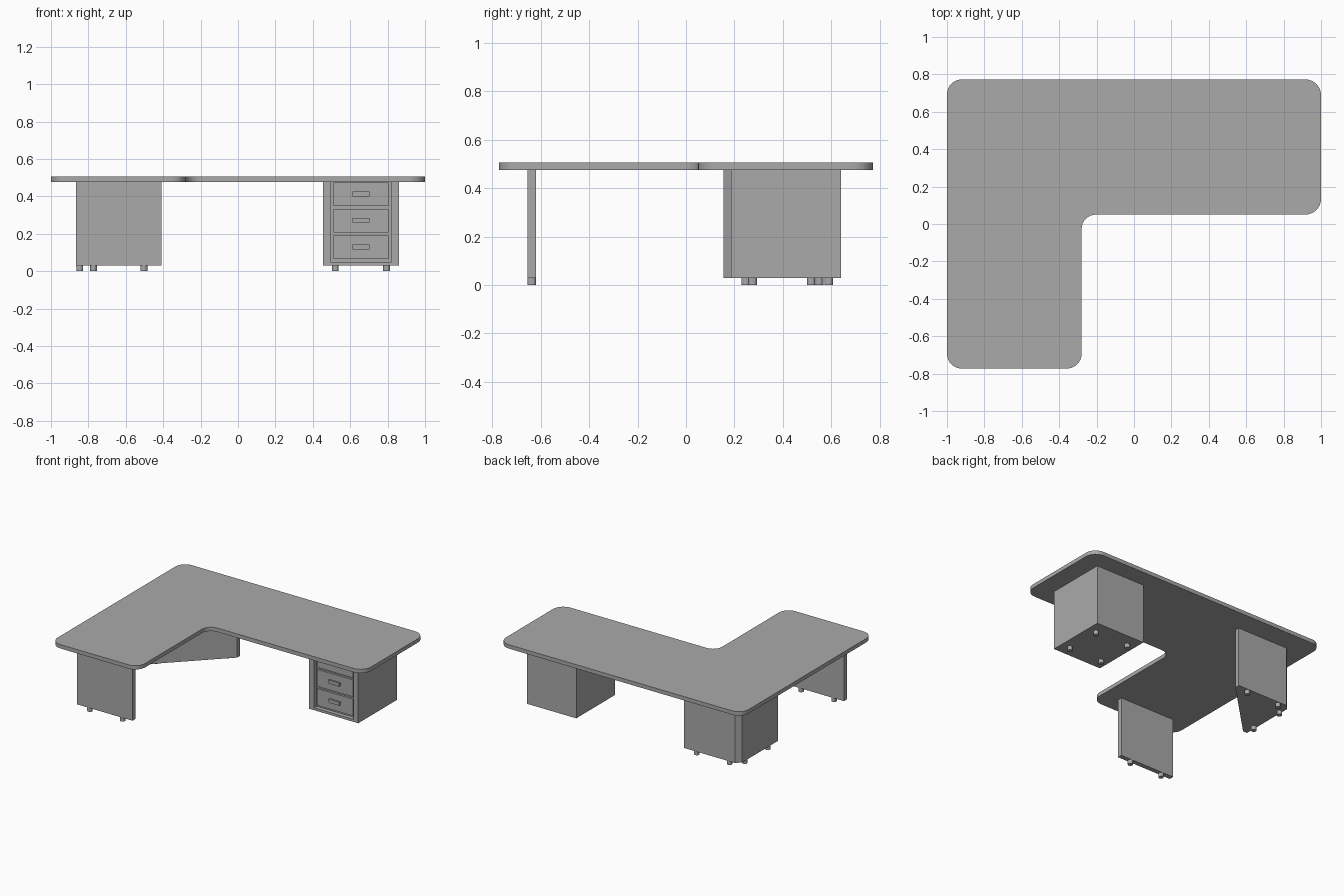
import bpy, bmesh
from math import pi, cos, sin
from mathutils import Vector

cube = bpy.data.objects.get("Cube")
if cube:
    bpy.data.objects.remove(cube, do_unlink=True)

grey = bpy.data.materials.new("plain grey")
grey.use_nodes = True
GREY = (0.4, 0.4, 0.4, 1)
grey.diffuse_color = GREY
grey.node_tree.nodes["Principled BSDF"].inputs["Base Color"].default_value = GREY

FLOOR, UNDER, TOP = 0.03, 0.476, 0.505   # underside of legs, underside and top of worktop


def finish(bm, name):
    bmesh.ops.recalc_face_normals(bm, faces=bm.faces)
    mesh = bpy.data.meshes.new(name)
    bm.to_mesh(mesh)
    bm.free()
    mesh.materials.append(grey)
    obj = bpy.data.objects.new(name, mesh)
    bpy.context.collection.objects.link(obj)
    return obj


def prism(name, outline, z0, z1):
    bm = bmesh.new()
    face = bm.faces.new([bm.verts.new((x, y, z0)) for x, y in outline])
    ext = bmesh.ops.extrude_face_region(bm, geom=[face])
    for v in ext["geom"]:
        if isinstance(v, bmesh.types.BMVert):
            v.co.z = z1
    return finish(bm, name)


def box(name, x0, x1, y0, y1, z0, z1):
    return prism(name, [(x0, y0), (x1, y0), (x1, y1), (x0, y1)], z0, z1)


def rounded(corners, steps=8):
    """Round each corner (x, y, radius) of a right-angled outline."""
    pts = []
    for i, (x, y, r) in enumerate(corners):
        p = Vector((x, y))
        a = (Vector(corners[i - 1][:2]) - p).normalized() * r
        b = (Vector(corners[(i + 1) % len(corners)][:2]) - p).normalized() * r
        for k in range(steps + 1):
            t = pi / 2 * k / steps
            pts.append(p + a * (1 - sin(t)) + b * (1 - cos(t)))
    return pts


def foot(name, x, y):
    prism(name, [(x + 0.018 * cos(k * pi / 6), y + 0.018 * sin(k * pi / 6))
                 for k in range(12)], 0, FLOOR)


# L-shaped worktop with rounded corners
prism("worktop", rounded([(-1, -0.773, 0.08), (-0.28, -0.773, 0.08), (-0.28, 0.05, 0.075),
                          (1, 0.05, 0.085), (1, 0.773, 0.085), (-1, 0.773, 0.08)]),
      UNDER, TOP)

# Panel leg under the short wing
L, R = -0.865, -0.41
box("panel_leg", L, R, -0.655, -0.62, FLOOR, UNDER)

# Wedge-shaped corner leg with clipped tips
F, B, C = 0.155, 0.61, 0.035
prism("corner_leg", [(L, F), (L + C, F), (R, B - C), (R, B), (L + C, B), (L, B - C)],
      FLOOR, UNDER)

# Drawer pedestal: body with a recessed front
PL, PR, PF, PB = 0.455, 0.86, 0.185, 0.64
IL, IR, SILL, DEPTH = 0.495, 0.82, 0.048, 0.03
box("pedestal_body", PL, PR, PF + DEPTH, PB, FLOOR, UNDER)
box("pedestal_left_edge", IR, PR, PF, PF + DEPTH, FLOOR, UNDER)
box("pedestal_right_edge", PL, IL, PF, PF + DEPTH, FLOOR, UNDER)
box("pedestal_sill", IL, IR, PF, PF + DEPTH, FLOOR, SILL)

# Three drawers with bar handles
for i, z in enumerate((0.128, 0.27, 0.411)):
    box(f"drawer_{i + 1}", 0.51, 0.805, PF + 0.015, PF + DEPTH, z - 0.064, z + 0.062)
    box(f"drawer_handle_{i + 1}", 0.612, 0.702, PF + 0.002, PF + 0.015, z - 0.011, z + 0.015)

# Feet
for i, s in enumerate((-1, 1)):
    x = (L + R) / 2 + s * 0.135
    foot(f"panel_foot_{i + 1}", x, -0.6375)
    foot(f"corner_back_foot_{i + 1}", x, 0.59)
    foot(f"corner_side_foot_{i + 1}", L + 0.019, (F + B) / 2 + s * 0.135)
    for j, t in enumerate((-1, 1)):
        foot(f"pedestal_foot_{i + 1}_{j + 1}", (PL + PR) / 2 + s * 0.137, (PF + PB) / 2 + t * 0.137)
